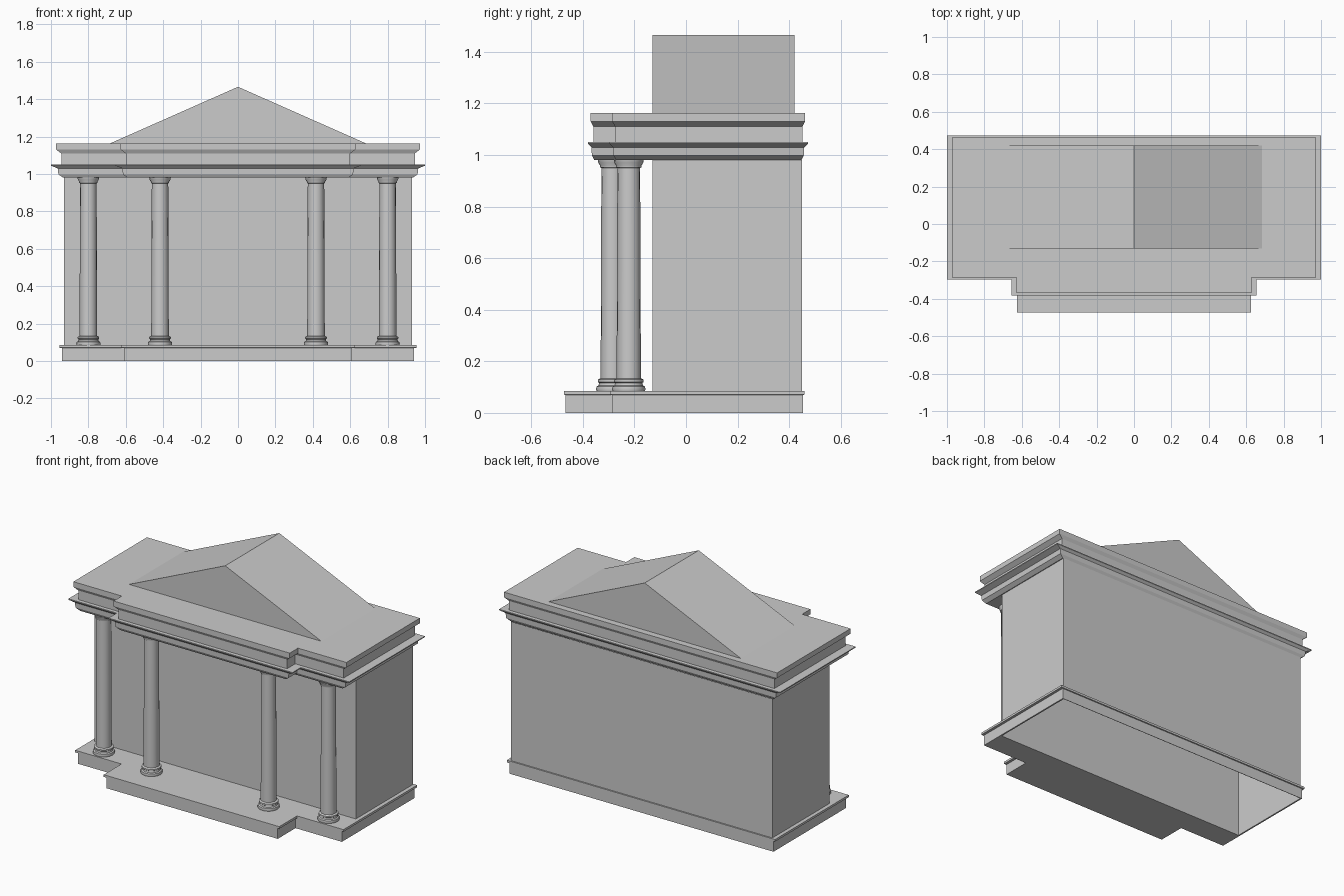
import bpy, bmesh, math

if "Cube" in bpy.data.objects:
    bpy.data.objects.remove(bpy.data.objects["Cube"])


def finish(name, bm, smooth=False):
    bmesh.ops.recalc_face_normals(bm, faces=bm.faces)
    me = bpy.data.meshes.new(name)
    bm.to_mesh(me)
    bm.free()
    ob = bpy.data.objects.new(name, me)
    bpy.context.collection.objects.link(ob)
    bpy.context.view_layer.objects.active = ob
    if smooth:
        ob.select_set(True)
        bpy.ops.object.shade_smooth_by_angle(angle=math.radians(30))
        ob.select_set(False)
    return ob


def loft(name, rings, caps=True, smooth=False):
    """Skin a stack of equal-length point rings."""
    bm = bmesh.new()
    vs = [[bm.verts.new(p) for p in r] for r in rings]
    n = len(vs[0])
    for a, b in zip(vs, vs[1:]):
        for i in range(n):
            j = (i + 1) % n
            bm.faces.new((a[i], a[j], b[j], b[i]))
    if caps:
        bm.faces.new(vs[0][::-1])
        bm.faces.new(vs[-1])
    return finish(name, bm, smooth)


def stepped(x, back, side_front, cx, front, d, z):
    """T-shaped plan, inset by d across x and less across y."""
    e = d * 0.4
    half = [(cx - d, front + e), (cx - d, side_front + e),
            (x - d, side_front + e), (x - d, back - e)]
    return [(px, py, z) for px, py in half] + [(-px, py, z) for px, py in half[::-1]]


def rect(x, y0, y1, z):
    return [(-x, y0, z), (x, y0, z), (x, y1, z), (-x, y1, z)]


# Stepped base with a projecting front and a thin lip, open under the chamber
base = loft("base", [stepped(0.955, 0.459, -0.292, 0.625, -0.473, d, z)
                     for d, z in [(0.015, 0), (0.015, 0.069), (0, 0.071), (0, 0.085)]])
cutter = loft("base_cutter", [rect(0.93, -0.13, 0.45, z) for z in (-0.1, 0.2)])
cutter.hide_render = True
mod = base.modifiers.new("opening", 'BOOLEAN')
mod.operation = 'DIFFERENCE'
mod.solver = 'EXACT'
mod.object = cutter
bpy.ops.object.select_all(action='DESELECT')
bpy.context.view_layer.objects.active = base
base.select_set(True)
bpy.ops.object.modifier_apply(modifier=mod.name)
base.select_set(False)
bpy.data.objects.remove(cutter)

# Hollow chamber walls
loft("chamber_walls", [rect(0.93, -0.13, 0.45, z) for z in (0.085, 0.98)], caps=False)

# Moulded entablature
moulding = [(0.065, 0.98), (0.04, 0.998), (0.036, 1.03), (0.0, 1.044), (0.0, 1.05),
            (0.055, 1.051), (0.055, 1.11), (0.028, 1.13), (0.028, 1.163)]
loft("entablature", [stepped(1.0, 0.473, -0.297, 0.655, -0.381, d, z) for d, z in moulding])

# Gabled roof
loft("roof", [[(-0.685, y, 1.163), (0.685, y, 1.163), (0, y, 1.466)] for y in (-0.13, 0.42)])

# Turned columns: outer pair set back, inner pair forward
profile = [(0.063, 0.085), (0.065, 0.092), (0.063, 0.102), (0.055, 0.106), (0.053, 0.116),
           (0.058, 0.120), (0.058, 0.129), (0.047, 0.134), (0.046, 0.5), (0.044, 0.95),
           (0.049, 0.952), (0.049, 0.958), (0.056, 0.970), (0.058, 0.98)]
N = 16
for label, cx, cy in (("outer", 0.8, -0.222), ("inner", 0.417, -0.284)):
    for side, s in (("left", -1), ("right", 1)):
        loft(f"{label}_{side}_column",
             [[(s * cx + r * math.cos(2 * math.pi * i / N),
                cy + r * math.sin(2 * math.pi * i / N), z) for i in range(N)]
              for r, z in profile], smooth=True)
